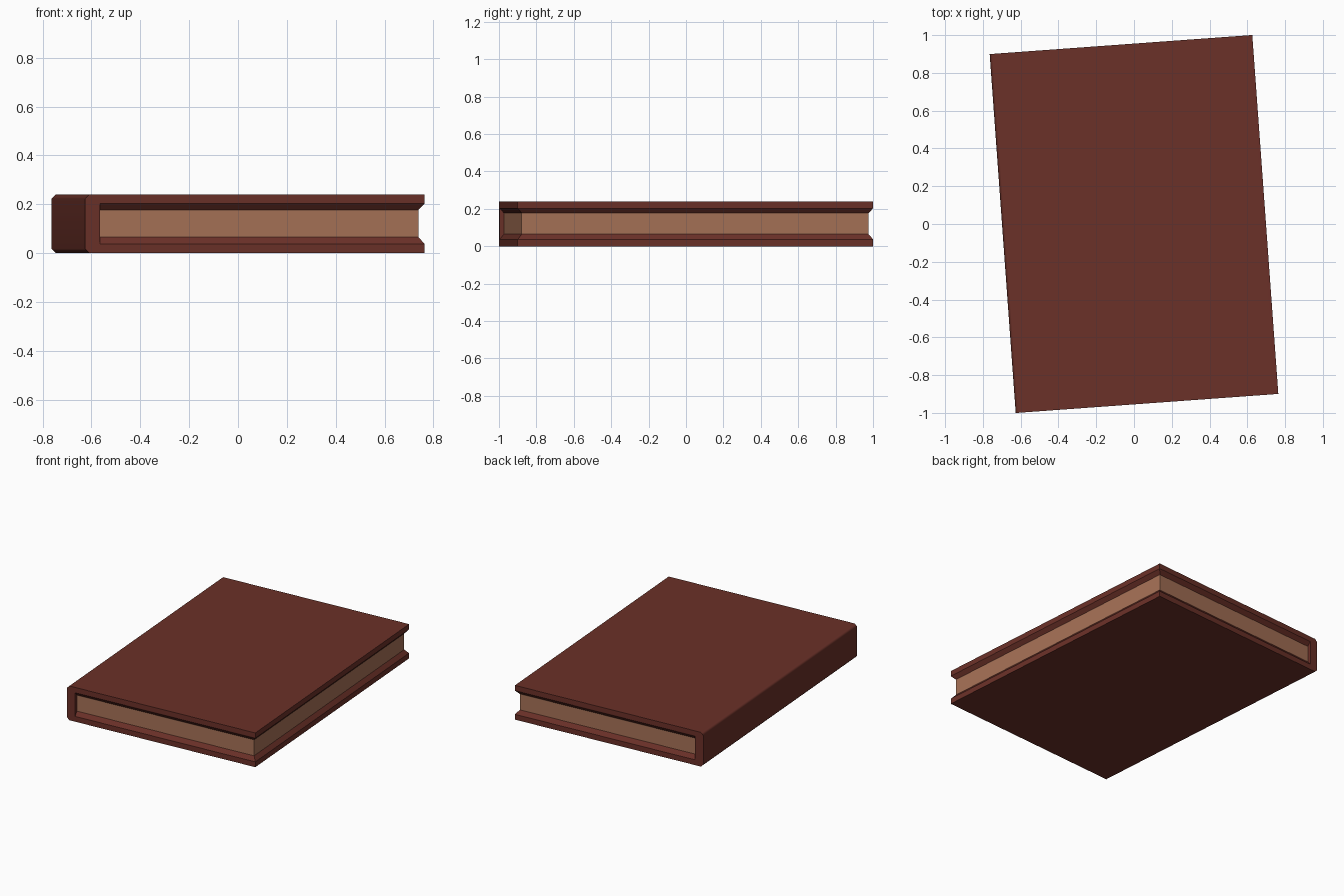
import bpy, bmesh, math

if "Cube" in bpy.data.objects:
    bpy.data.objects.remove(bpy.data.objects["Cube"])

W, H, T = 1.394, 1.905, 0.24        # book width, length, thickness
X, Y = W / 2, H / 2
INNER = -X + 0.061                  # inner face of the spine
BOARD = 0.037                       # cover board thickness
LIP, INSET = 0.065, 0.023           # page start height, page setback
TURN = math.radians(4.15)


def material(name, rgb):
    m = bpy.data.materials.new(name)
    m.diffuse_color = (*rgb, 1)
    m.use_nodes = True
    m.node_tree.nodes["Principled BSDF"].inputs["Base Color"].default_value = m.diffuse_color
    return m


leather = material("brown leather", (0.145, 0.03, 0.021))
paper = material("tan paper", (0.38, 0.165, 0.093))


def finish(name, bm, mats):
    bmesh.ops.recalc_face_normals(bm, faces=bm.faces)
    me = bpy.data.meshes.new(name)
    bm.to_mesh(me)
    bm.free()
    for m in mats:
        me.materials.append(m)
    ob = bpy.data.objects.new(name, me)
    ob.rotation_euler.z = TURN
    bpy.context.collection.objects.link(ob)
    return ob


def loft(bm, rings):
    rings = [[bm.verts.new(p) for p in r] for r in rings]
    n = len(rings[0])
    for a, b in zip(rings, rings[1:]):
        for i in range(n):
            j = (i + 1) % n
            bm.faces.new((a[i], a[j], b[j], b[i]))
    bm.faces.new(rings[0][::-1])
    bm.faces.new(rings[-1])


# Cover: C-shaped profile with chamfered spine, extruded along the length
c = 0.018
profile = [(X, 0), (-X + c, 0), (-X, c), (-X, T - c), (-X + c, T), (X, T),
           (X, T - BOARD), (INNER, T - BOARD), (INNER, BOARD), (X, BOARD)]
bm = bmesh.new()
loft(bm, [[(x, y, z) for x, z in profile] for y in (-Y, Y)])
cover = finish("cover", bm, [leather])


# Page block: leather slopes leading from the boards in to the paper edges
def ring(d, z):
    return [(INNER, -Y + d, z), (X - d, -Y + d, z), (X - d, Y - d, z), (INNER, Y - d, z)]


bm = bmesh.new()
loft(bm, [ring(0, BOARD), ring(INSET, LIP), ring(INSET, T - LIP + 0.002), ring(0, T - BOARD)])
bm.normal_update()
for f in bm.faces:
    f.material_index = 1 if abs(f.normal.z) < 0.1 else 0
finish("page_block", bm, [leather, paper])

# Soft spine edges, crisp everywhere else
bpy.ops.object.select_all(action='DESELECT')
cover.select_set(True)
bpy.context.view_layer.objects.active = cover
bpy.ops.object.shade_smooth_by_angle(angle=math.radians(50))
cover.modifiers.new("flat_boards", 'WEIGHTED_NORMAL').keep_sharp = True
